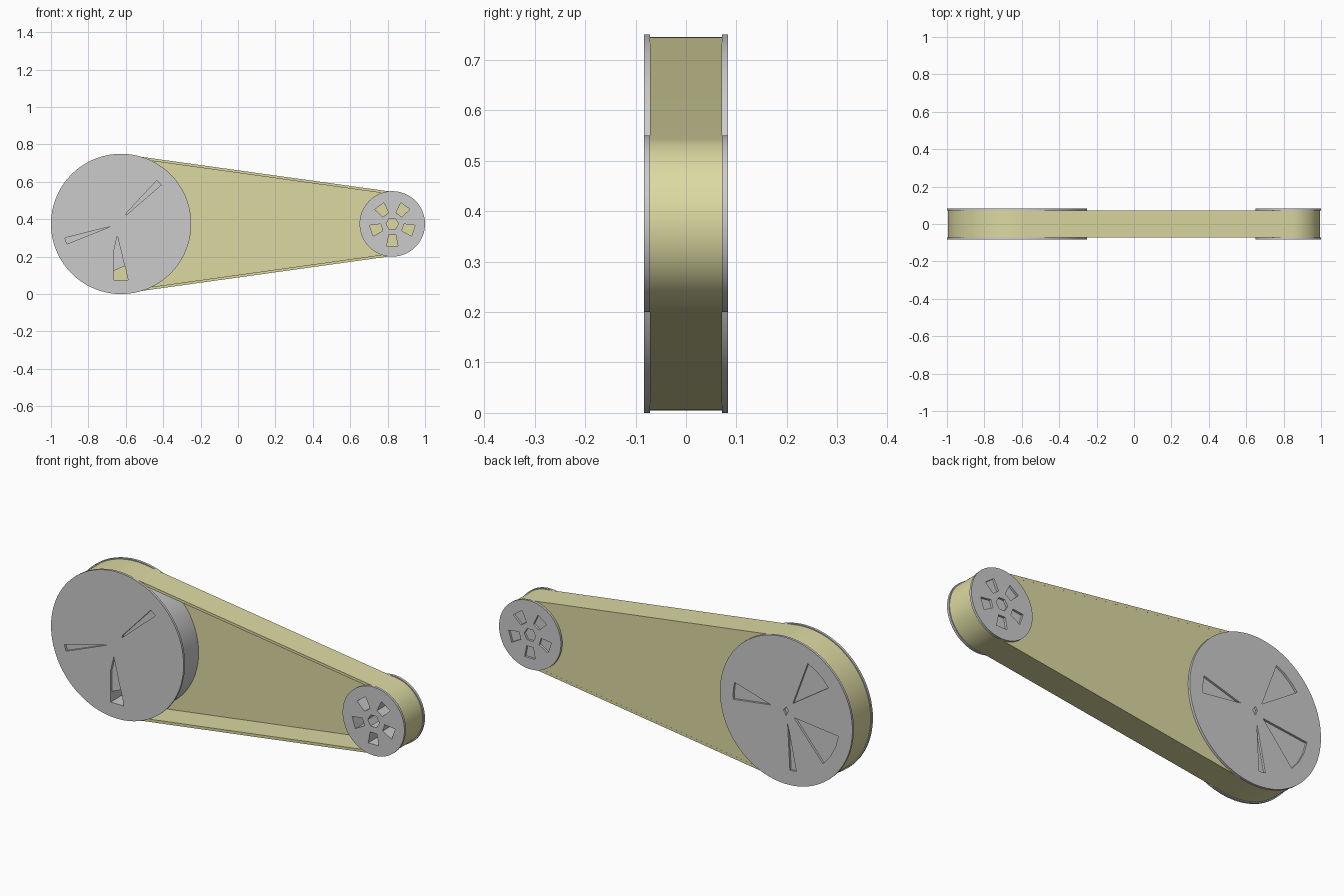
import bpy, bmesh, math

if "Cube" in bpy.data.objects:
    bpy.data.objects.remove(bpy.data.objects["Cube"])

Z0 = 0.375
BIG = (-0.625, 0.375)      # centre x, flange radius
SMALL = (0.825, 0.175)
HALF, EDGE = 0.071, 0.083  # half width of belt, half width over flanges
BELT_GAP, BELT_T = 0.005, 0.014

belt_mat = bpy.data.materials.new("belt_yellow")
belt_mat.diffuse_color = (0.72, 0.70, 0.36, 1)
belt_mat.use_nodes = True
belt_mat.node_tree.nodes["Principled BSDF"].inputs["Base Color"].default_value = belt_mat.diffuse_color


def finish(name, bm, mat=None):
    bmesh.ops.recalc_face_normals(bm, faces=bm.faces[:])
    me = bpy.data.meshes.new(name)
    bm.to_mesh(me)
    bm.free()
    ob = bpy.data.objects.new(name, me)
    bpy.context.collection.objects.link(ob)
    if mat:
        me.materials.append(mat)
    return ob


def activate(ob):
    bpy.ops.object.select_all(action='DESELECT')
    ob.select_set(True)
    bpy.context.view_layer.objects.active = ob


def smooth(ob):
    activate(ob)
    bpy.ops.object.shade_smooth_by_angle(angle=math.radians(30))


def prism(name, pts, y0, y1, mat=None):
    bm = bmesh.new()
    a = [bm.verts.new((x, y0, z)) for x, z in pts]
    b = [bm.verts.new((x, y1, z)) for x, z in pts]
    bm.faces.new(a)
    bm.faces.new(b[::-1])
    for i in range(len(pts)):
        j = (i + 1) % len(pts)
        bm.faces.new((a[i], a[j], b[j], b[i]))
    return finish(name, bm, mat)


def outline(inset, n=48):
    """Loop running round both pulleys along their common tangents."""
    tilt = math.asin((BIG[1] - SMALL[1]) / (SMALL[0] - BIG[0]))
    top = math.pi / 2 - tilt
    pts = []
    for (cx, r), a0, a1 in ((SMALL, -top, top), (BIG, top, 2 * math.pi - top)):
        for i in range(n + 1):
            a = a0 + (a1 - a0) * i / n
            pts.append((cx + (r - inset) * math.cos(a), Z0 + (r - inset) * math.sin(a)))
    return pts


# Belt band
bm = bmesh.new()
rings = []
for inset, y in ((BELT_GAP, -HALF), (BELT_GAP, HALF),
                 (BELT_GAP + BELT_T, HALF), (BELT_GAP + BELT_T, -HALF)):
    rings.append([bm.verts.new((x, y, z)) for x, z in outline(inset)])
for k in range(4):
    p, q = rings[k], rings[(k + 1) % 4]
    for i in range(len(p)):
        j = (i + 1) % len(p)
        bm.faces.new((p[i], p[j], q[j], q[i]))
smooth(finish("belt", bm, belt_mat))

# Plate closing the back of the belt
smooth(prism("belt_back_plate", outline(BELT_GAP + BELT_T / 2), HALF - 0.005, HALF - 0.0002, belt_mat))


def pulley(name, centre, n=72):
    cx, r = centre
    d = r - BELT_GAP - BELT_T
    prof = [(r, -EDGE), (r, -HALF), (d, -HALF), (d, HALF), (r, HALF), (r, EDGE)]
    bm = bmesh.new()
    rings = []
    for rad, y in prof:
        rings.append([bm.verts.new((cx + rad * math.cos(2 * math.pi * i / n), y,
                                    Z0 + rad * math.sin(2 * math.pi * i / n))) for i in range(n)])
    for p, q in zip(rings, rings[1:]):
        for i in range(n):
            j = (i + 1) % n
            bm.faces.new((p[i], p[j], q[j], q[i]))
    bm.faces.new(rings[0])
    bm.faces.new(rings[-1])
    return finish(name, bm)


def cut(ob, pts, y0, y1):
    """Cut a prism, given relative to the hub, out of a pulley."""
    cx = BIG[0] if ob.name.startswith("large") else SMALL[0]
    c = prism("cutter", [(cx + x, Z0 + z) for x, z in pts], y0, y1)
    c.hide_render = True
    m = ob.modifiers.new("cut", 'BOOLEAN')
    m.operation, m.solver, m.object = 'DIFFERENCE', 'EXACT', c
    activate(ob)
    bpy.ops.object.modifier_apply(modifier=m.name)
    bpy.data.objects.remove(c)


FRONT = (-0.1, -HALF)
BACK = (HALF + 0.001, 0.1)
DEEP = (-0.1, HALF - 0.003)

# Small pulley: five windows and a hub bore, front and back
small = pulley("small_pulley", SMALL)
for span in (DEEP, BACK):
    for k in range(5):
        a = math.radians(-90 + 72 * k)
        ca, sa = math.cos(a), math.sin(a)
        pts = [(r * ca - w * sa, r * sa + w * ca)
               for r, w in ((0.06, -0.019), (0.118, -0.03), (0.118, 0.03), (0.06, 0.019))]
        cut(small, pts, *span)
    cut(small, [(0.033 * math.cos(math.tau * i / 6), 0.033 * math.sin(math.tau * i / 6))
                for i in range(6)], *span)
smooth(small)

# Large pulley: narrow slots in front, one of them open right through at its outer end
large = pulley("large_pulley", BIG)
cut(large, [(0.025, 0.045), (0.03, 0.06), (0.19, 0.231), (0.215, 0.209)], *FRONT)
cut(large, [(-0.06, -0.015), (-0.3, -0.075), (-0.29, -0.107)], *FRONT)
cut(large, [(-0.02, -0.065), (-0.038, -0.14), (-0.038, -0.3), (0.037, -0.3)], *FRONT)
cut(large, [(-0.038, -0.25), (-0.038, -0.3), (0.037, -0.3), (0.021, -0.225)], *DEEP)

# Large pulley: wedge recesses in the back
for a0, a1, r0 in ((-4, 13, 0.085), (114, 143, 0.06), (190, 226, 0.05), (259, 266, 0.06)):
    mid = math.radians((a0 + a1) / 2)
    pts = [(r0 * math.cos(mid), r0 * math.sin(mid))]
    for i in range(4):
        a = math.radians(a0 + (a1 - a0) * i / 3)
        pts.append((0.3 * math.cos(a), 0.3 * math.sin(a)))
    cut(large, pts, *BACK)
cut(large, [(0.015, 0), (0.0, 0.02), (-0.012, 0.005), (0, -0.025)], *BACK)
smooth(large)
